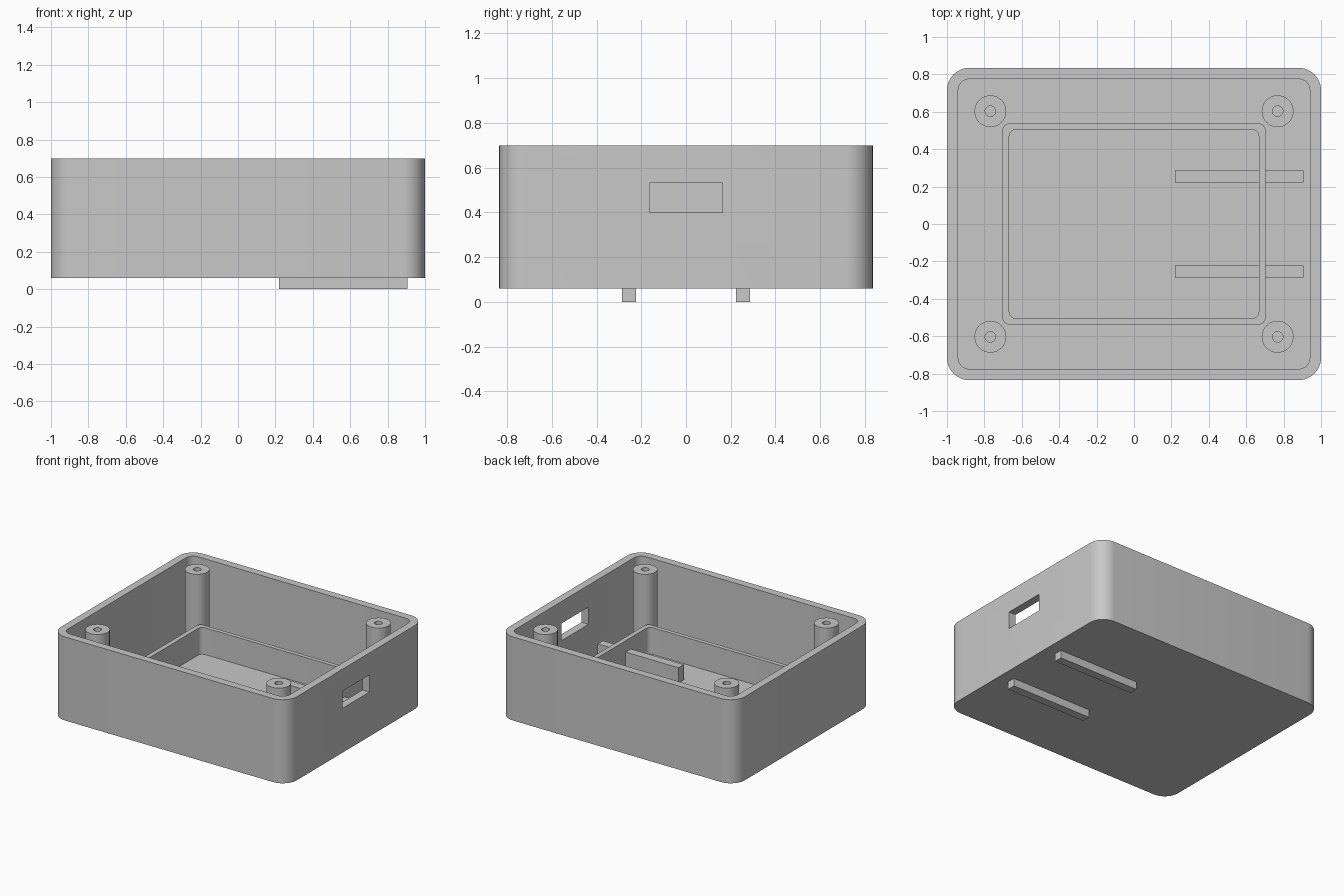
import bpy, bmesh, math

cube = bpy.data.objects.get("Cube")
if cube:
    bpy.data.objects.remove(cube, do_unlink=True)

grey = bpy.data.materials.new("plain grey plastic")
grey.use_nodes = True
grey.diffuse_color = (0.58, 0.58, 0.58, 1)
grey.node_tree.nodes["Principled BSDF"].inputs["Base Color"].default_value = (0.58, 0.58, 0.58, 1)

BASE, FLOOR, TOP = 0.06, 0.12, 0.70


def outline(hx, hy, r, seg):
    """Rounded rectangle, or a circle when r equals both half sizes."""
    pts = []
    for q, (sx, sy) in enumerate([(1, 1), (-1, 1), (-1, -1), (1, -1)]):
        for i in range(seg + 1):
            a = math.pi / 2 * (q + i / seg)
            pts.append((sx * (hx - r) + r * math.cos(a), sy * (hy - r) + r * math.sin(a)))
    return pts


def stack(name, levels, centre=(0, 0), seg=10, cap_start=True, cap_end=True):
    """Join a series of outlines (hx, hy, r, z) into one skin."""
    bm = bmesh.new()
    rings = [[bm.verts.new((x + centre[0], y + centre[1], z)) for x, y in outline(hx, hy, r, seg)]
             for hx, hy, r, z in levels]
    for a, b in zip(rings, rings[1:]):
        for i in range(len(a)):
            j = (i + 1) % len(a)
            bm.faces.new((a[i], a[j], b[j], b[i]))
    if cap_start:
        bm.faces.new(rings[0][::-1])
    if cap_end:
        bm.faces.new(rings[-1])
    bmesh.ops.remove_doubles(bm, verts=bm.verts, dist=1e-5)
    bmesh.ops.recalc_face_normals(bm, faces=bm.faces)
    return finish(name, bm)


def box(name, x0, x1, y0, y1, z0, z1):
    bm = bmesh.new()
    bmesh.ops.create_cube(bm, size=1)
    for v in bm.verts:
        v.co = ((x0 + x1) / 2 + v.co.x * (x1 - x0),
                (y0 + y1) / 2 + v.co.y * (y1 - y0),
                (z0 + z1) / 2 + v.co.z * (z1 - z0))
    return finish(name, bm)


def finish(name, bm):
    mesh = bpy.data.meshes.new(name)
    bm.to_mesh(mesh)
    bm.free()
    mesh.materials.append(grey)
    obj = bpy.data.objects.new(name, mesh)
    bpy.context.collection.objects.link(obj)
    return obj


def smooth(obj):
    bpy.ops.object.select_all(action='DESELECT')
    obj.select_set(True)
    bpy.context.view_layer.objects.active = obj
    bpy.ops.object.shade_smooth_by_angle(angle=math.radians(30))


# Open case with rounded corners
case = stack("case_shell", [(1, 0.835, 0.12, BASE), (1, 0.835, 0.12, TOP),
                            (0.94, 0.775, 0.06, TOP), (0.94, 0.775, 0.06, FLOOR)])

# Port opening through the left wall
cutter = box("port_cutter", 0.9, 1.1, -0.163, 0.163, 0.40, 0.532)
cutter.hide_render = True
cut = case.modifiers.new("port", 'BOOLEAN')
cut.operation, cut.solver, cut.object = 'DIFFERENCE', 'EXACT', cutter
bpy.context.view_layer.objects.active = case
bpy.ops.object.modifier_apply(modifier=cut.name)
bpy.data.objects.remove(cutter, do_unlink=True)
smooth(case)

# Low wall enclosing the tray area
smooth(stack("tray_wall", [(0.703, 0.537, 0.035, FLOOR - 0.02), (0.703, 0.537, 0.035, 0.325),
                           (0.667, 0.505, 0.035, 0.325), (0.667, 0.505, 0.035, FLOOR - 0.02)],
             seg=6, cap_start=False, cap_end=False))

for side, sy in (("front", -1), ("back", 1)):
    # Rail running through the floor
    y = sy * 0.255
    box(side + "_rail", 0.22, 0.905, y - 0.032, y + 0.032, 0, 0.237)
    # Screw posts with blind holes
    for hand, sx in (("left", 1), ("right", -1)):
        smooth(stack(f"{side}_{hand}_screw_post",
                     [(0.085, 0.085, 0.085, FLOOR - 0.02), (0.085, 0.085, 0.085, TOP),
                      (0.028, 0.028, 0.028, TOP), (0.028, 0.028, 0.028, FLOOR + 0.01)],
                     centre=(sx * 0.768, sy * 0.603)))
